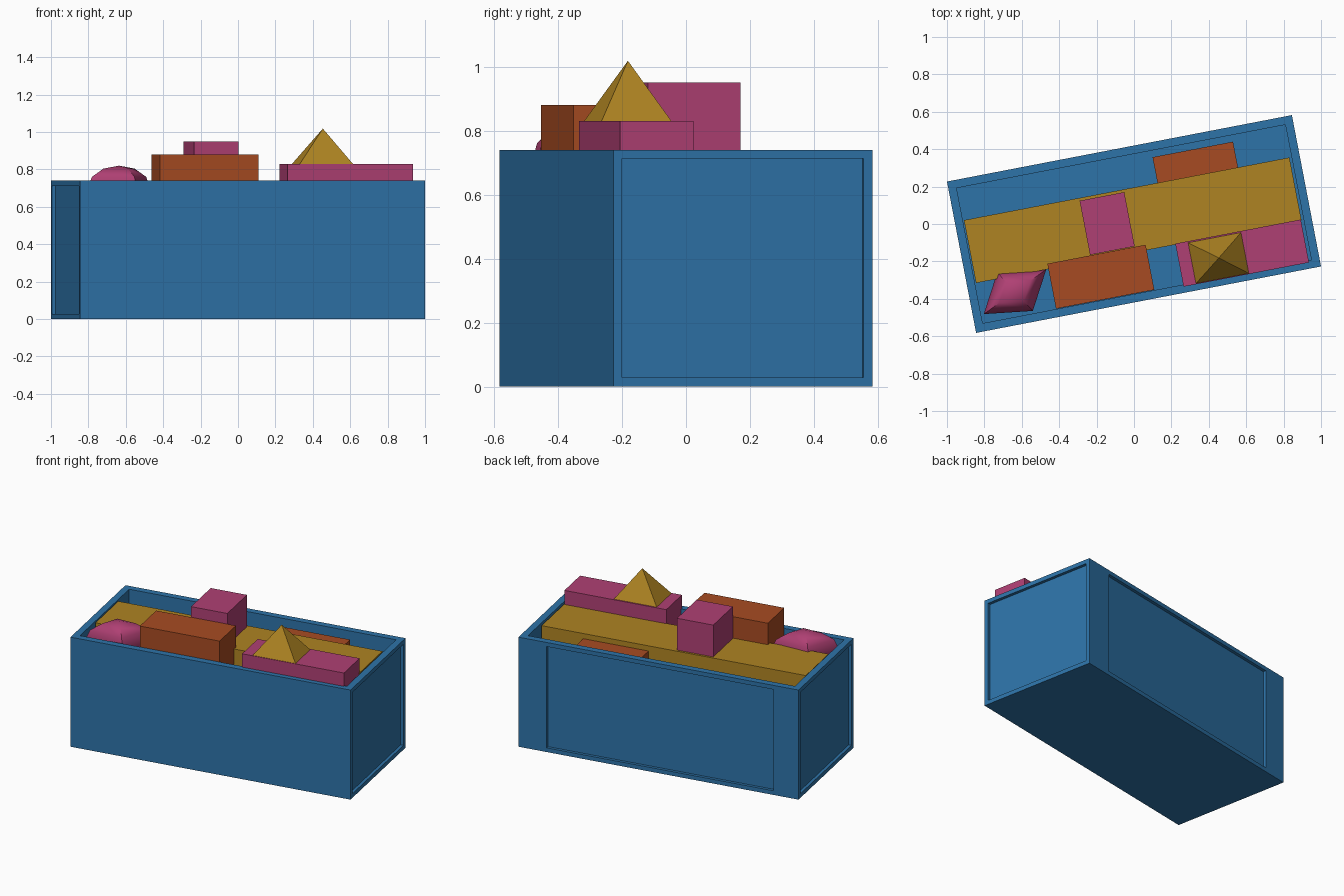
import bpy, bmesh, math
from mathutils import Matrix, Vector

if "Cube" in bpy.data.objects:
    bpy.data.objects.remove(bpy.data.objects["Cube"])

TURN = Matrix.Rotation(math.radians(10.9), 4, 'Z')   # whole model is turned on the ground


def material(name, rgb):
    m = bpy.data.materials.new(name)
    m.diffuse_color = (*rgb, 1)
    m.use_nodes = True
    m.node_tree.nodes["Principled BSDF"].inputs["Base Color"].default_value = m.diffuse_color
    return m


BLUE = material("blue", (0.027, 0.172, 0.395))
GOLD = material("gold", (0.425, 0.23, 0.016))
ORANGE = material("burnt_orange", (0.39, 0.071, 0.016))
PINK = material("pink", (0.43, 0.051, 0.173))


def finish(bm, name, mat):
    bmesh.ops.recalc_face_normals(bm, faces=bm.faces[:])
    me = bpy.data.meshes.new(name)
    bm.to_mesh(me)
    bm.free()
    me.materials.append(mat)
    ob = bpy.data.objects.new(name, me)
    ob.matrix_world = TURN
    bpy.context.collection.objects.link(ob)
    return ob


def box_mesh(u, v, z):
    bm = bmesh.new()
    bmesh.ops.create_cube(bm, size=1)
    for p in bm.verts:
        p.co = [a + (b - a) * (c + 0.5) for (a, b), c in zip((u, v, z), p.co)]
    bm.normal_update()
    return bm


def recess(bm, direction, margin, depth, side_scale=1.0, shift=0.0):
    """Inset the face pointing in a direction and push it inwards."""
    d = Vector(direction)
    face = max(bm.faces, key=lambda f: f.normal.dot(d) * 10 + f.calc_center_median().dot(d))
    bmesh.ops.inset_individual(bm, faces=[face], thickness=margin, use_even_offset=True)
    for p in face.verts:
        p.co.x = p.co.x * side_scale + shift
    new = bmesh.ops.extrude_discrete_faces(bm, faces=[face])["faces"][0]
    bmesh.ops.translate(bm, verts=new.verts[:], vec=-d * depth)
    bm.normal_update()


# Open crate with sunken panels on both ends and the back
L, W, H = 1.878, 0.824, 0.74
crate = box_mesh((-L / 2, L / 2), (-W / 2, W / 2), (0, H))
recess(crate, (1, 0, 0), 0.028, 0.02)
recess(crate, (-1, 0, 0), 0.028, 0.02)
recess(crate, (0, 1, 0), 0.028, 0.02, side_scale=0.834, shift=-0.01)
recess(crate, (0, 0, 1), 0.044, H - 0.045)
finish(crate, "crate", BLUE)

# Blocks packed into the crate: long range, short range, height range
for name, mat, u, v, z in (
    ("long_plank", GOLD, (-0.889, 0.883), (-0.150, 0.192), (0.50, 0.735)),
    ("front_block", ORANGE, (-0.495, 0.040), (-0.366, -0.121), (0.50, 0.88)),
    ("back_block", ORANGE, (0.165, 0.603), (0.100, 0.332), (0.45, 0.70)),
    ("tall_block", PINK, (-0.262, -0.019), (-0.118, 0.177), (0.60, 0.95)),
    ("flat_block", PINK, (0.197, 0.880), (-0.379, -0.145), (0.55, 0.83)),
):
    finish(box_mesh(u, v, z), name, mat)

# Pyramid standing on the flat block
pyramid = box_mesh((0.265, 0.553), (-0.375, -0.153), (0.83, 1.018))
bmesh.ops.pointmerge(pyramid, verts=[p for p in pyramid.verts if p.co.z > 0.9],
                     merge_co=(0.411, -0.264, 1.018))
finish(pyramid, "pyramid", GOLD)

# Four-sided rounded gem
gem = bmesh.new()
bmesh.ops.create_uvsphere(gem, u_segments=4, v_segments=6, radius=1)
a, b = Vector((0.187, 0.086, 0)), Vector((-0.074, 0.119, 0))
for p in gem.verts:
    p.co = Vector((-0.693, -0.235, 0.70)) + a * p.co.x + b * p.co.y + Vector((0, 0, 0.12 * p.co.z))
gem_ob = finish(gem, "gem", PINK)
bpy.context.view_layer.objects.active = gem_ob
gem_ob.select_set(True)
bpy.ops.object.shade_smooth_by_angle(angle=math.radians(40))
